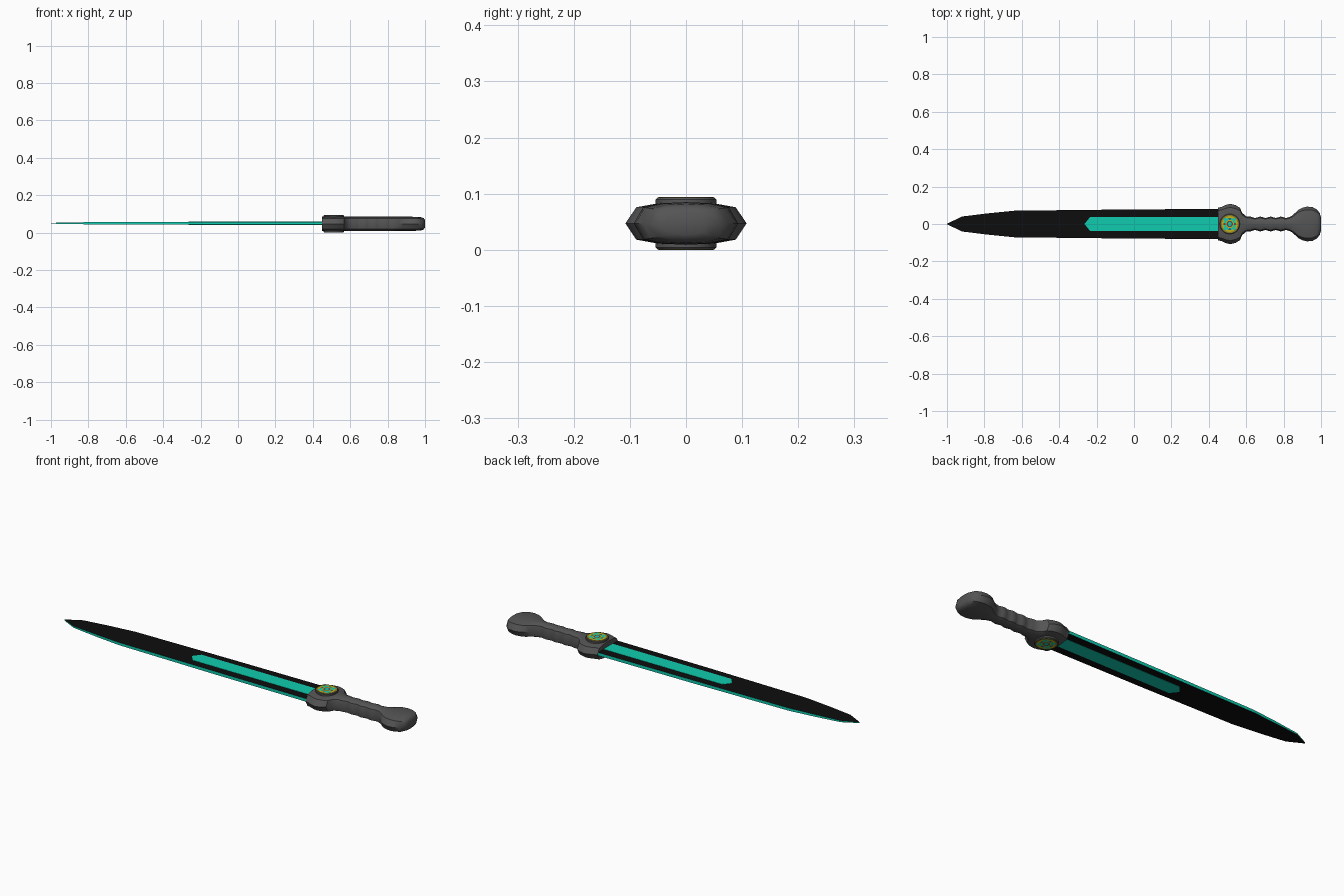
import bpy, bmesh, math

if "Cube" in bpy.data.objects:
    bpy.data.objects.remove(bpy.data.objects["Cube"])

ZC = 0.047   # mid-plane height of the sword


def material(name, rgb):
    m = bpy.data.materials.new(name)
    m.diffuse_color = (*rgb, 1)
    m.use_nodes = True
    m.node_tree.nodes["Principled BSDF"].inputs["Base Color"].default_value = m.diffuse_color
    return m


grey = material("dark grey", (0.09, 0.09, 0.09))
black = material("black", (0.004, 0.004, 0.004))
teal = material("teal", (0.005, 0.6, 0.43))
gold = material("gold", (0.55, 0.45, 0.01))
bronze = material("bronze", (0.27, 0.2, 0.02))


def make(name, bm, mats, smooth=None):
    bmesh.ops.recalc_face_normals(bm, faces=bm.faces)
    me = bpy.data.meshes.new(name)
    bm.to_mesh(me)
    bm.free()
    for m in mats:
        me.materials.append(m)
    ob = bpy.data.objects.new(name, me)
    bpy.context.collection.objects.link(ob)
    if smooth:
        bpy.ops.object.select_all(action='DESELECT')
        ob.select_set(True)
        bpy.context.view_layer.objects.active = ob
        bpy.ops.object.shade_smooth_by_angle(angle=math.radians(smooth))
    return ob


def loft(rings):
    """Skin closed rings of points and cap both ends."""
    bm = bmesh.new()
    vs = [[bm.verts.new(p) for p in r] for r in rings]
    n = len(vs[0])
    for a, b in zip(vs, vs[1:]):
        for i in range(n):
            bm.faces.new((a[i], a[(i + 1) % n], b[(i + 1) % n], b[i]))
    bm.faces.new(vs[0])
    bm.faces.new(vs[-1])
    return bm


# Hilt: guard, rippled grip and pommel share one faceted cross-section
quarter = [(1, 0), (0.82, 0.76), (0.45, 0.95), (0, 1)]
half = quarter + [(-y, z) for y, z in quarter[-2::-1]]
section = half + [(y, -z) for y, z in half[-2:0:-1]]
stations = [(0.45, 0.087, 0.038), (0.47, 0.092, 0.038), (0.49, 0.102, 0.038),
            (0.515, 0.108, 0.038), (0.545, 0.1, 0.038), (0.567, 0.086, 0.038),
            (0.578, 0.06, 0.038), (0.6, 0.041, 0.038)]
stations += [(0.62 + 0.0138 * i, 0.036 + 0.004 * math.cos(i * math.pi / 2), 0.038)
             for i in range(16)]
stations += [(0.845, 0.044, 0.038), (0.862, 0.06, 0.038), (0.88, 0.077, 0.038),
             (0.9, 0.087, 0.038), (0.925, 0.093, 0.038), (0.955, 0.09, 0.037),
             (0.98, 0.076, 0.035), (0.993, 0.058, 0.03), (1.0, 0.036, 0.02)]
hilt = loft([[(x, w * y, ZC + h * z) for y, z in section] for x, w, h in stations])
make("hilt", hilt, [grey], 35)

# Blade: black flats, teal cutting edges
outline = [(-1.0, 0.001, 0.002), (-0.92, 0.04, 0.004), (-0.78, 0.057, 0.006),
           (-0.64, 0.071, 0.007), (-0.1, 0.077, 0.008), (0.47, 0.081, 0.008)]
BZ = ZC + 0.003
blade = loft([[(x, -w, BZ - t), (x, w, BZ - t), (x, w, BZ + t), (x, -w, BZ + t)]
              for x, w, t in outline])
blade.normal_update()
for f in blade.faces:
    f.material_index = 0 if abs(f.normal.z) > 0.5 else 1
make("blade", blade, [black, teal])

# Teal inlay plates on both flats
for side, label in ((1, "upper"), (-1, "lower")):
    shape = [(-0.265, 0), (-0.235, 0.037), (0.46, 0.037), (0.46, -0.037), (-0.235, -0.037)]
    z0, z1 = BZ + side * 0.005, BZ + side * 0.0092
    make(label + "_inlay", loft([[(x, y, z) for x, y in shape] for z in (z0, z1)]), [teal])

# Round boss through the guard
CX, N = 0.512, 32


def circle(r, z):
    return [(CX + r * math.cos(2 * math.pi * i / N), r * math.sin(2 * math.pi * i / N), z)
            for i in range(N)]


make("guard_boss", loft([circle(0.051, 0.001), circle(0.054, 0.004),
                         circle(0.054, 0.090), circle(0.051, 0.093)]), [grey], 30)

# Medallions: concentric coloured bands, one of them alternating
palette = [bronze, gold, teal, grey]
radii = [0.049, 0.042, 0.033, 0.022, 0.017, 0.010]
bands = [0, 1, 2, 1, 3]
for label, z, base in (("upper", 0.0942, 0.092), ("lower", 0.0, 0.002)):
    bm = loft([circle(radii[0], base)] + [circle(r, z) for r in radii])
    bm.faces.ensure_lookup_table()
    for k, f in enumerate(bm.faces):
        ring, i = divmod(k, N)
        if ring == 0 or ring > 5:
            f.material_index = 2 if f.calc_center_median().z == z or ring > 5 else 0
        else:
            f.material_index = bands[ring - 1]
            if ring == 3 and i % 8 in (0, 7):
                f.material_index = 3
            if ring == 2 and i % 8 in (3, 4):
                f.material_index = 2
    make(label + "_medallion", bm, palette)
